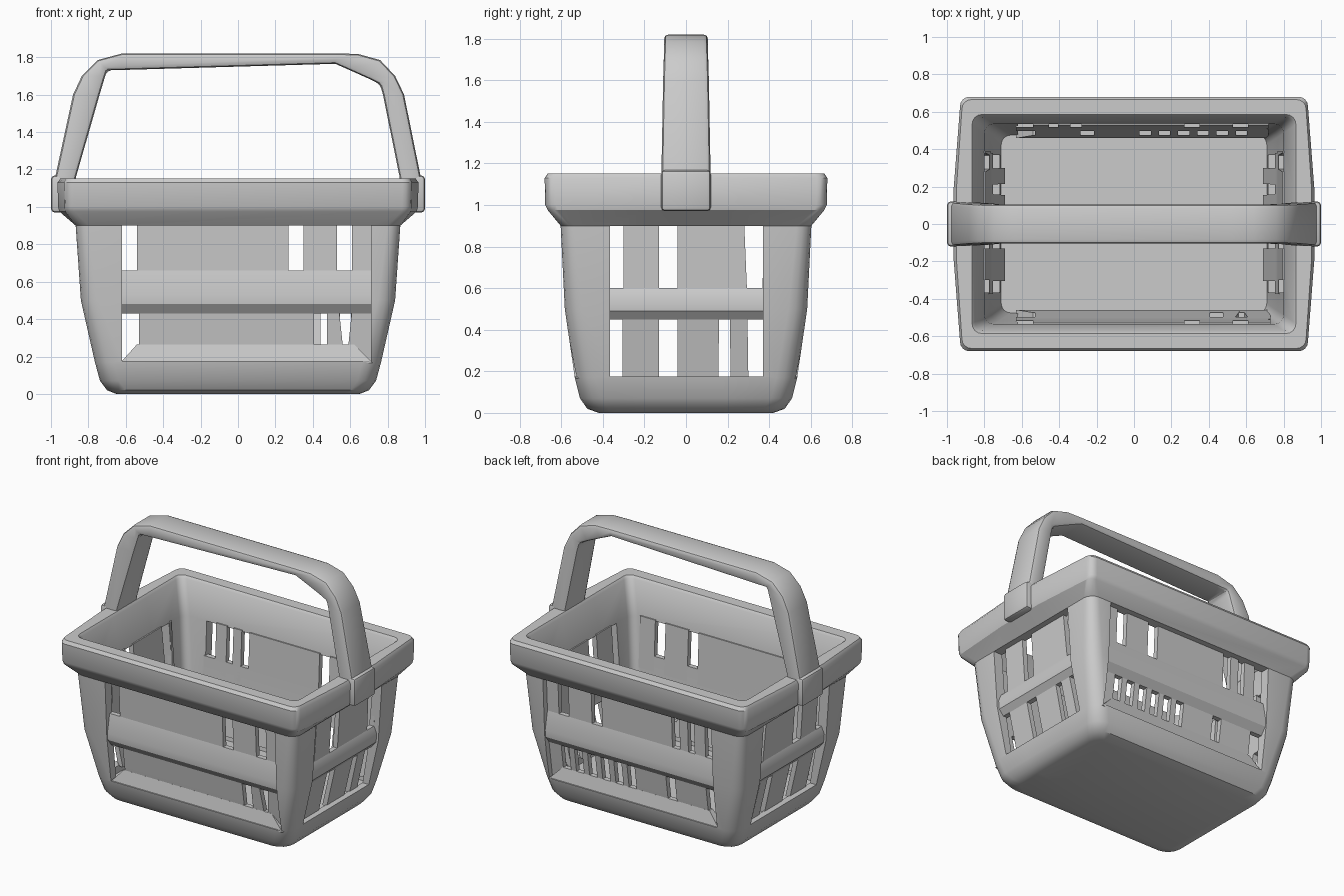
import bpy, bmesh, math
from mathutils import Vector

cube = bpy.data.objects.get("Cube")
if cube:
    bpy.data.objects.remove(cube, do_unlink=True)

grey = bpy.data.materials.new("light_grey_plastic")
grey.use_nodes = True
grey.diffuse_color = (0.6, 0.6, 0.6, 1)
bsdf = next(n for n in grey.node_tree.nodes if n.type == 'BSDF_PRINCIPLED')
bsdf.inputs["Base Color"].default_value = grey.diffuse_color
bsdf.inputs["Roughness"].default_value = 0.6


def loft(name, rings):
    """Closed solid skinned through rings of equal point count."""
    bm = bmesh.new()
    loops = [[bm.verts.new(p) for p in ring] for ring in rings]
    n = len(loops[0])
    for a, b in zip(loops, loops[1:]):
        for i in range(n):
            j = (i + 1) % n
            bm.faces.new((a[i], a[j], b[j], b[i]))
    bm.faces.new(loops[0])
    bm.faces.new(loops[-1])
    bmesh.ops.recalc_face_normals(bm, faces=bm.faces)
    mesh = bpy.data.meshes.new(name)
    bm.to_mesh(mesh)
    bm.free()
    mesh.materials.append(grey)
    ob = bpy.data.objects.new(name, mesh)
    bpy.context.collection.objects.link(ob)
    return ob


def box(name, lo, hi):
    return loft(name, [[(lo[0], lo[1], z), (hi[0], lo[1], z), (hi[0], hi[1], z), (lo[0], hi[1], z)]
                       for z in (lo[2], hi[2])])


def activate(ob):
    bpy.ops.object.select_all(action='DESELECT')
    ob.select_set(True)
    bpy.context.view_layer.objects.active = ob


def finish(ob, bevel=0, segments=2):
    activate(ob)
    if bevel:
        m = ob.modifiers.new("Bevel", 'BEVEL')
        m.width, m.segments, m.limit_method = bevel, segments, 'ANGLE'
        m.angle_limit = math.radians(40)
        bpy.ops.object.modifier_apply(modifier=m.name)
    bpy.ops.object.shade_smooth_by_angle(angle=math.radians(32))


def outline(z, hx, hy, r, bulge=0):
    """Rounded rectangle whose short sides swell towards the handle."""
    quarter = [(hx, 0.18)]
    for i in range(5):
        t = math.pi / 8 * i
        quarter.append((hx - bulge - r + r * math.cos(t), hy - r + r * math.sin(t)))
    top = quarter + [(-x, y) for x, y in reversed(quarter)]
    return [(x, y, z) for x, y in top + [(-x, -y) for x, y in top]]


# Basket shell: outer wall, flared rim, inner wall and floor
OUTER = [(0, .65, .42, .09), (.02, .70, .475, .1), (.07, .738, .51, .1), (.17, .765, .535, .1),
         (.5, .84, .583, .09), (.9, .868, .603, .07)]
RIM = [(.975, .955, .665, .05, .03), (1.0, .962, .677, .05, .035), (1.13, .965, .68, .05, .035),
       (1.152, .95, .665, .05, .03)]
INNER = [(1.152, .865, .585, .05), (1.135, .852, .572, .05), (.9, .80, .535, .05),
         (.5, .77, .515, .05), (.13, .71, .475, .05)]
basket = loft("basket_shell", [outline(*s) for s in OUTER + RIM + INNER])

# Window openings: low and high end along the wall, per side
WINDOWS = {"front": (-.62, .71), "back": (-.62, .70), "right": (-.365, .37), "left": (-.365, .37)}
Z0, Z1 = .175, .9


def wall(z):
    for a, b in zip(OUTER, OUTER[1:]):
        if z <= b[0]:
            t = (z - a[0]) / (b[0] - a[0])
            return a[1] + t * (b[1] - a[1]), a[2] + t * (b[2] - a[2])
    return OUTER[-1][1:3]


def on_wall(side, a, z, depth):
    hx, hy = wall(z)
    return {"front": (a, depth - hy, z), "back": (a, hy - depth, z),
            "right": (hx - depth, a, z), "left": (depth - hx, a, z)}[side]


for side, (lo, hi) in WINDOWS.items():
    p = Vector(on_wall(side, lo, .5, -.3))
    q = Vector(on_wall(side, hi, .5, .125))
    low = (min(p.x, q.x), min(p.y, q.y), Z0)
    high = (max(p.x, q.x), max(p.y, q.y), Z1)
    cutter = box("window_cutter", low, high)
    cutter.hide_render = True
    m = basket.modifiers.new("Window", 'BOOLEAN')
    m.operation, m.solver, m.object = 'DIFFERENCE', 'EXACT', cutter
    activate(basket)
    bpy.ops.object.modifier_apply(modifier=m.name)
    bpy.data.objects.remove(cutter, do_unlink=True)
finish(basket)


def strip(name, side, bottom, top, profile, inner=.075):
    """Bar on a wall: profile is (height, depth) pairs, ends run from bottom to top."""
    z0, z1 = profile[0][0], profile[-1][0]
    rings = []
    for z, d in profile:
        t = (z - z0) / (z1 - z0)
        lo, hi = (b + t * (c - b) for b, c in zip(bottom, top))
        rings.append([on_wall(side, lo, z, d), on_wall(side, hi, z, d),
                      on_wall(side, hi, z, inner), on_wall(side, lo, z, inner)])
    finish(loft(name, rings))


def panel(row, side, z0, z1, gaps):
    """Recessed panel split by gaps given as (centre, bottom width, top width)."""
    lo, hi = WINDOWS[side]
    cuts = [(lo - .02,) * 4] + [(c - b / 2, c + b / 2, c - t / 2, c + t / 2) for c, b, t in gaps]
    cuts.append((hi + .02,) * 4)
    for i, (a, b) in enumerate(zip(cuts, cuts[1:])):
        if b[0] - a[1] > .021:
            strip(f"{side}_{row}_slat_{i + 1}", side, (a[1], b[0]), (a[3], b[2]),
                  [(z0, .04), ((z0 + z1) / 2, .04), (z1, .04)])


# Slats above and below the middle rib
SIDE_UPPER = [(-.335, .07, .07), (-.085, .09, .09), (.33, .07, .1)]
SIDE_LOWER = [(-.335, .06, .06), (-.085, .09, .09), (.185, .06, .05), (.335, .07, .08)]
UPPER = {"front": [(-.58, .08, .08), (.31, .08, .08), (.57, .08, .08)],
         "back": [(-.58, .08, .08), (-.43, .05, .05), (-.31, .06, .06), (.31, .08, .08), (.57, .08, .08)],
         "right": SIDE_UPPER, "left": SIDE_UPPER}
LOWER = {"front": [(-.575, .09, .09), (.44, .07, .07), (.575, .01, .08)],
         "back": [(-.575, .09, .09), (-.25, .07, .07)]
                 + [(.06 + .103 * i, .06, .06) for i in range(6)],
         "right": SIDE_LOWER, "left": SIDE_LOWER}
for side, (lo, hi) in WINDOWS.items():
    panel("upper", side, .55, Z1 + .01, UPPER[side])
    panel("lower", side, Z0 - .01, .5, LOWER[side])
    ends = (lo - .01, hi + .01)
    # Middle rib and sloping sill
    if side in ("front", "back"):
        rib = [(.43, .04), (.48, .008), (.53, .008), (.66, .04)]
        strip(side + "_sill", side, ends, (lo + .08, hi - .09), [(Z0 - .01, .004), (.265, .04)])
    else:
        rib = [(.45, .04), (.49, .015), (.55, .015), (.60, .04)]
    strip(side + "_rib", side, ends, ends, rib)

# Carrying handle: outer x, outer z, inner x, inner z, half width
PATH = [(-.985, 1.05, -.87, 1.05, .118), (-.975, 1.17, -.866, 1.16, .118), (-.882, 1.6, -.74, 1.6, .11),
        (-.835, 1.7, -.71, 1.7, .107), (-.75, 1.785, -.70, 1.73, .105), (-.62, 1.82, -.62, 1.732, .105),
        (.52, 1.82, .52, 1.765, .105), (.64, 1.818, .60, 1.73, .105), (.76, 1.785, .70, 1.685, .105),
        (.84, 1.7, .76, 1.655, .107), (.888, 1.6, .775, 1.6, .11), (.975, 1.17, .864, 1.16, .118),
        (.985, 1.05, .87, 1.05, .118)]
handle = loft("handle", [[(ox, -w, oz), (ox, w, oz), (ix, w, iz), (ix, -w, iz)]
                         for ox, oz, ix, iz, w in PATH])
finish(handle, .022)

# Lugs that join the handle to the rim
for name, s in (("left_lug", 1), ("right_lug", -1)):
    x = sorted((s * .875, s * 1.0))
    finish(box(name, (x[0], -.12, .97), (x[1], .12, 1.168)), .02)
